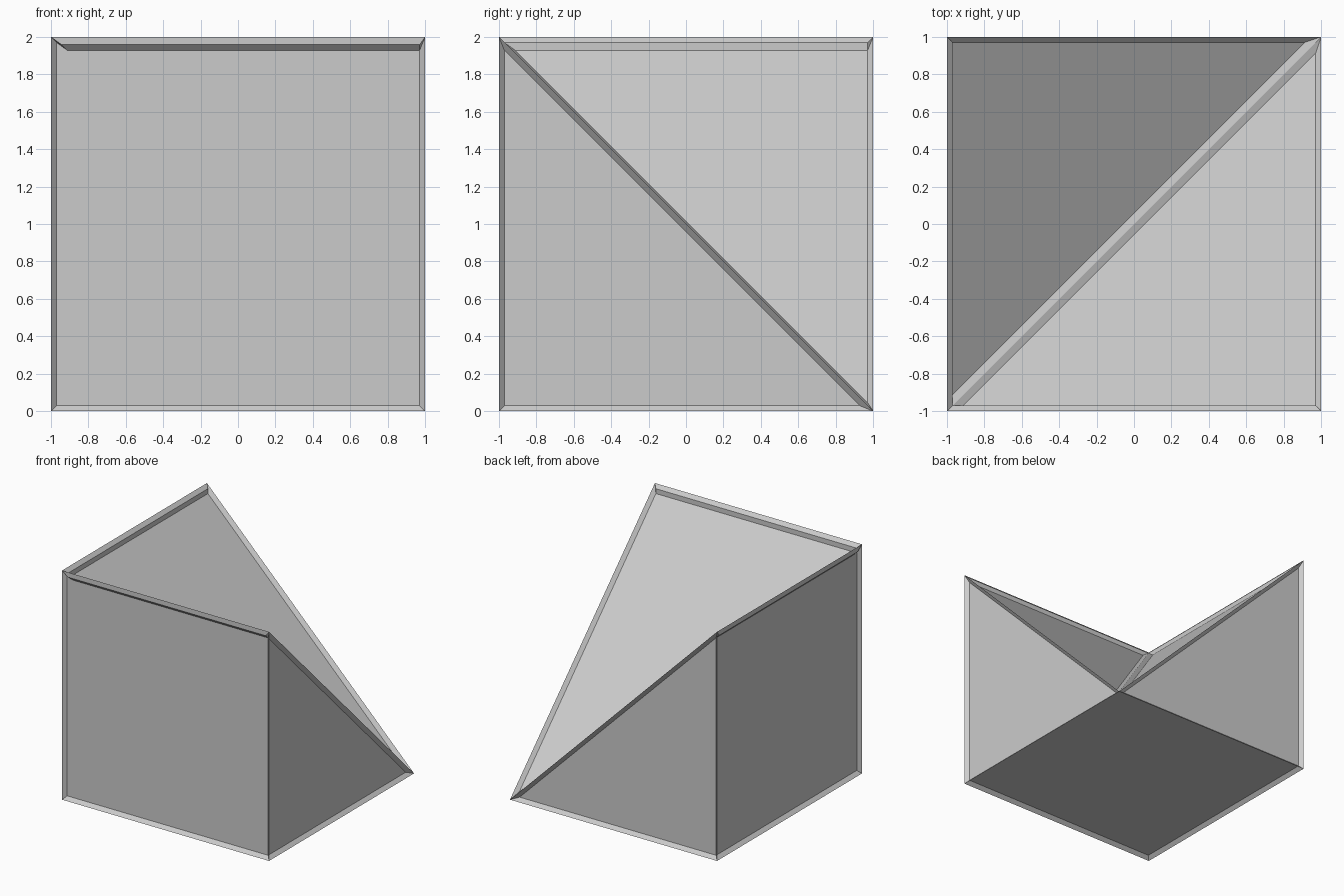
import bpy, bmesh
from mathutils import Vector

if "Cube" in bpy.data.objects:
    bpy.data.objects.remove(bpy.data.objects["Cube"])

RIM, DEPTH = 0.03, 0.03

bm = bmesh.new()
# cube standing on the ground
bmesh.ops.create_cube(bm, size=2)
bmesh.ops.translate(bm, verts=bm.verts, vec=(0, 0, 1))


def corner(x, y, z):
    return min(bm.verts, key=lambda v: (v.co - Vector((x, y, z))).length)


# remove the back right top corner with its three faces
bmesh.ops.delete(bm, geom=[corner(1, 1, 2)], context='VERTS')
front_left, front_right = corner(-1, -1, 2), corner(1, -1, 2)
back_left, low_back = corner(-1, 1, 2), corner(1, 1, 0)

# two triangular sides and two slopes meeting in a valley
for tri in ((front_right, corner(1, -1, 0), low_back),
            (back_left, corner(-1, 1, 0), low_back),
            (front_left, front_right, low_back),
            (front_left, back_left, low_back)):
    bm.faces.new(tri)
bmesh.ops.recalc_face_normals(bm, faces=bm.faces)

# every face is a shallow recessed panel within a sharp rim
bmesh.ops.inset_individual(bm, faces=bm.faces[:], thickness=RIM,
                           depth=-DEPTH, use_even_offset=True)

mesh = bpy.data.meshes.new("cut_cube")
bm.to_mesh(mesh)
bm.free()
bpy.context.collection.objects.link(bpy.data.objects.new("cut_cube", mesh))
